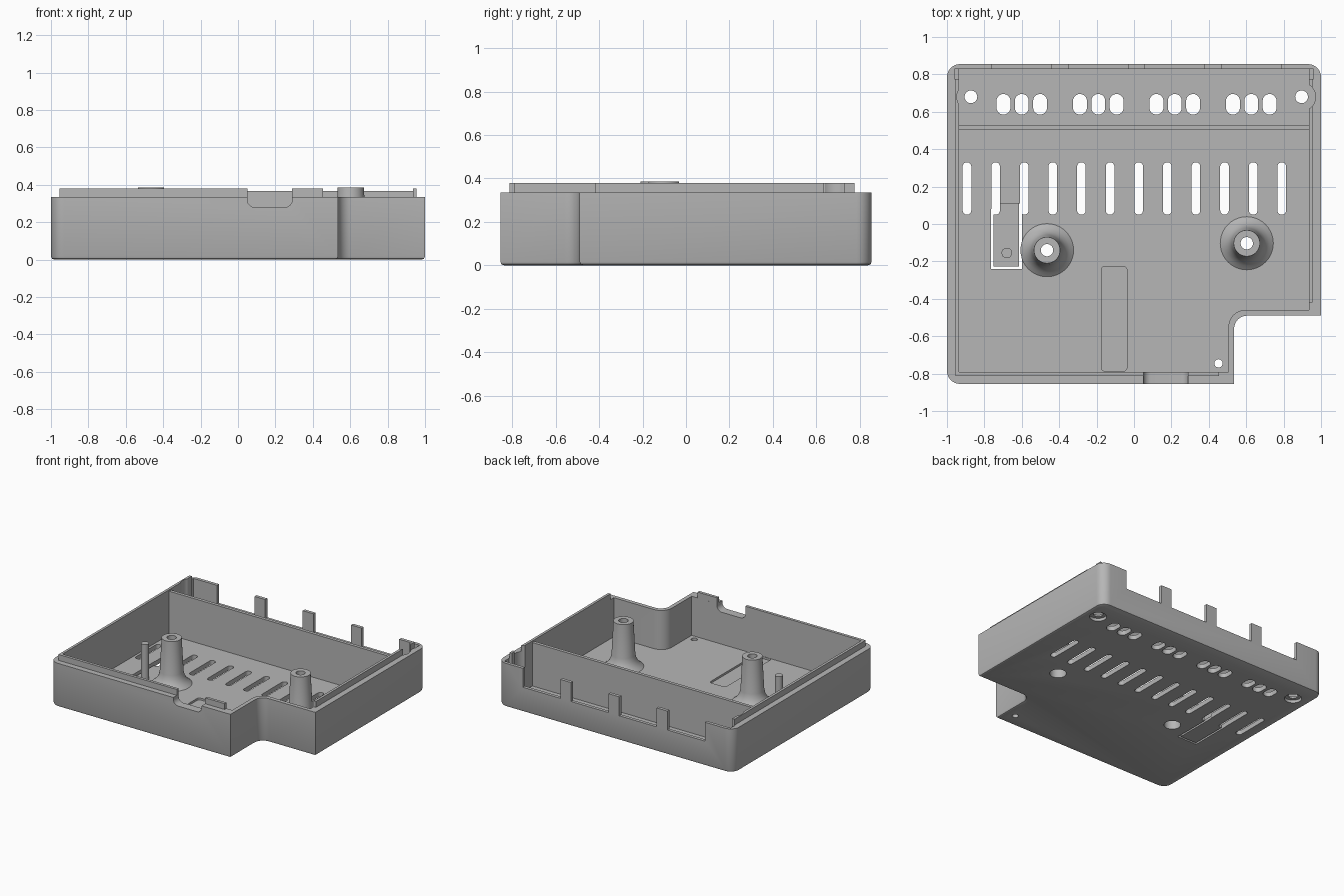
import bpy, bmesh, math
from mathutils import Vector, Matrix

cube = bpy.data.objects.get("Cube")
if cube:
    bpy.data.objects.remove(cube, do_unlink=True)

GREY = (0.47, 0.47, 0.47, 1)
mat = bpy.data.materials.new("grey plastic")
mat.use_nodes = True
mat.diffuse_color = GREY
mat.node_tree.nodes["Principled BSDF"].inputs["Base Color"].default_value = GREY

WALL, LIP, FLOOR = 0.335, 0.38, 0.035


def outline(corners, steps=8):
    """Round each (x, y, radius) corner of a polygon."""
    pts = []
    n = len(corners)
    for i, (x, y, r) in enumerate(corners):
        p = Vector((x, y))
        if r == 0:
            pts.append(p)
            continue
        a = (Vector(corners[i - 1][:2]) - p).normalized()
        b = (Vector(corners[(i + 1) % n][:2]) - p).normalized()
        centre = p + (a + b) * r
        for k in range(steps + 1):
            t = k / steps * math.pi / 2
            pts.append(centre - b * r * math.cos(t) - a * r * math.sin(t))
    return pts


def prism(bm, pts, z0, z1):
    face = bm.faces.new([bm.verts.new((p[0], p[1], z0)) for p in pts])
    new = bmesh.ops.extrude_face_region(bm, geom=[face])["geom"]
    top = [v for v in new if isinstance(v, bmesh.types.BMVert)]
    bmesh.ops.translate(bm, verts=top, vec=(0, 0, z1 - z0))


def rect(bm, x0, x1, y0, y1, z0, z1, r=0):
    prism(bm, outline([(x0, y0, r), (x1, y0, r), (x1, y1, r), (x0, y1, r)]), z0, z1)


def disc(bm, x, y, r, z0, z1, n=32):
    prism(bm, [(x + r * math.cos(math.tau * k / n), y + r * math.sin(math.tau * k / n))
               for k in range(n)], z0, z1)


def finish(name, bm):
    bmesh.ops.recalc_face_normals(bm, faces=bm.faces)
    mesh = bpy.data.meshes.new(name)
    bm.to_mesh(mesh)
    bm.free()
    mesh.materials.append(mat)
    obj = bpy.data.objects.new(name, mesh)
    bpy.context.collection.objects.link(obj)
    return obj


def cut(obj, bm):
    cutter = finish("cutter", bm)
    cutter.hide_render = True
    mod = obj.modifiers.new("cut", "BOOLEAN")
    mod.operation, mod.solver, mod.object = "DIFFERENCE", "EXACT", cutter
    bpy.context.view_layer.objects.active = obj
    bpy.ops.object.modifier_apply(modifier=mod.name)
    bpy.data.objects.remove(cutter, do_unlink=True)


def smooth(obj):
    bpy.ops.object.select_all(action="DESELECT")
    obj.select_set(True)
    bpy.context.view_layer.objects.active = obj
    bpy.ops.object.shade_smooth_by_angle(angle=math.radians(30))


# Case body: notched outline with a softened bottom edge
bm = bmesh.new()
prism(bm, outline([(-1, -0.855, 0.07), (0.535, -0.855, 0), (0.535, -0.49, 0.07),
                   (1, -0.49, 0), (1, 0.855, 0.07), (-1, 0.855, 0.07)]), 0, WALL)
bmesh.ops.recalc_face_normals(bm, faces=bm.faces)
bottom = [e for e in bm.edges if all(v.co.z < 0.001 for v in e.verts)]
bmesh.ops.bevel(bm, geom=bottom, offset=0.018, segments=2, profile=0.5, affect="EDGES")
case = finish("case_body", bm)

# Inner pocket
bm = bmesh.new()
prism(bm, outline([(-0.935, -0.79, 0), (0.505, -0.79, 0), (0.505, -0.46, 0.09),
                   (0.935, -0.46, 0), (0.935, 0.83, 0), (-0.935, 0.83, 0)]), FLOOR, 1)
cut(case, bm)

# Wider pocket at the rear corners
bm = bmesh.new()
rect(bm, -0.96, 0.96, 0.775, 0.83, 0.19, 1)
cut(case, bm)

# Rear terminal openings, leaving tabs between them
bm = bmesh.new()
for k in range(4):
    x = -0.6 + 0.409 * k
    rect(bm, x - 0.159, x + 0.159, 0.78, 0.95, 0.19, 1)
cut(case, bm)

# Front cable opening with rounded lower corners
bm = bmesh.new()
prism(bm, outline([(0.05, 0.28, 0.04), (0.29, 0.28, 0.04), (0.29, 1, 0), (0.05, 1, 0)]),
      0.7, 0.95)
bmesh.ops.rotate(bm, verts=bm.verts, matrix=Matrix.Rotation(math.pi / 2, 3, "X"))
cut(case, bm)

# Floor vents, pin hole and post openings
POSTS = [(-0.465, -0.14), (0.603, -0.103)]
SCREWS = [(-0.872, 0.68), (0.896, 0.68)]
bm = bmesh.new()
for k in range(12):
    x = -0.893 + 0.153 * k
    rect(bm, x - 0.023, x + 0.023, 0.05, 0.33, -0.5, 0.2, 0.0225)
for group in range(4):
    for k in (-1, 0, 1):
        x = -0.6 + 0.409 * group + 0.098 * k
        rect(bm, x - 0.037, x + 0.037, 0.585, 0.695, -0.5, 0.2, 0.0365)
disc(bm, 0.452, -0.745, 0.022, -0.5, 0.2)
for x, y in POSTS:
    disc(bm, x, y, 0.058, -0.5, 0.2)
for x, y in SCREWS:
    disc(bm, x, y, 0.034, -0.5, 0.2)
cut(case, bm)

# Screw head recesses underneath
bm = bmesh.new()
for x, y in SCREWS:
    disc(bm, x, y, 0.06, -0.5, 0.022)
cut(case, bm)

# Label recess and thinned push flap
bm = bmesh.new()
rect(bm, -0.175, -0.038, -0.787, -0.227, 0.02, 0.2, 0.02)
rect(bm, -0.758, -0.607, -0.233, 0.11, 0.02, 0.2)
cut(case, bm)

# Slit around the flap
bm = bmesh.new()
prism(bm, [(-0.765, -0.24), (-0.6, -0.24), (-0.6, 0.11), (-0.614, 0.11),
           (-0.614, -0.226), (-0.751, -0.226), (-0.751, 0.08), (-0.765, 0.08)], -0.5, 0.2)
cut(case, bm)

# Raised lip along the inner edge of the walls
bm = bmesh.new()
prism(bm, [(-0.955, 0.775), (-0.955, -0.812), (0.05, -0.812), (0.05, -0.79),
           (-0.935, -0.79), (-0.935, 0.775)], WALL, LIP)
rect(bm, 0.29, 0.455, -0.812, -0.79, WALL, LIP)
rect(bm, 0.935, 0.955, -0.42, 0.775, WALL, LIP)
lip = finish("inner_lip", bm)

# Screw clearance hollows in side walls and lip
for obj in (case, lip):
    bm = bmesh.new()
    for x, y in SCREWS:
        disc(bm, x, y, 0.075, FLOOR + 0.0005, 1, 48)
    cut(obj, bm)
    smooth(obj)

# Cross wall separating the terminal bay
bm = bmesh.new()
rect(bm, -0.936, 0.936, 0.502, 0.527, FLOOR - 0.005, 0.368)
smooth(finish("divider_wall", bm))

# Hollow mounting posts with flared feet
PROFILE = [(0.058, 0), (0.058, 0.08), (0.033, 0.08), (0.033, 0.385), (0.07, 0.385),
           (0.083, 0.13), (0.09, 0.1), (0.102, 0.075), (0.12, 0.053), (0.142, FLOOR)]
for name, (x, y) in zip(("right_post", "left_post"), POSTS):
    bm = bmesh.new()
    verts = [bm.verts.new((r, 0, z)) for r, z in PROFILE]
    edges = [bm.edges.new(pair) for pair in zip(verts, verts[1:])]
    bmesh.ops.spin(bm, geom=verts + edges, cent=(0, 0, 0), axis=(0, 0, 1),
                   angle=math.tau, steps=40)
    bmesh.ops.remove_doubles(bm, verts=bm.verts, dist=0.0005)
    bmesh.ops.translate(bm, verts=bm.verts, vec=(x, y, 0))
    smooth(finish(name, bm))

# Push pin on the flap
bm = bmesh.new()
disc(bm, -0.68, -0.155, 0.028, 0.018, 0.29)
smooth(finish("push_pin", bm))
